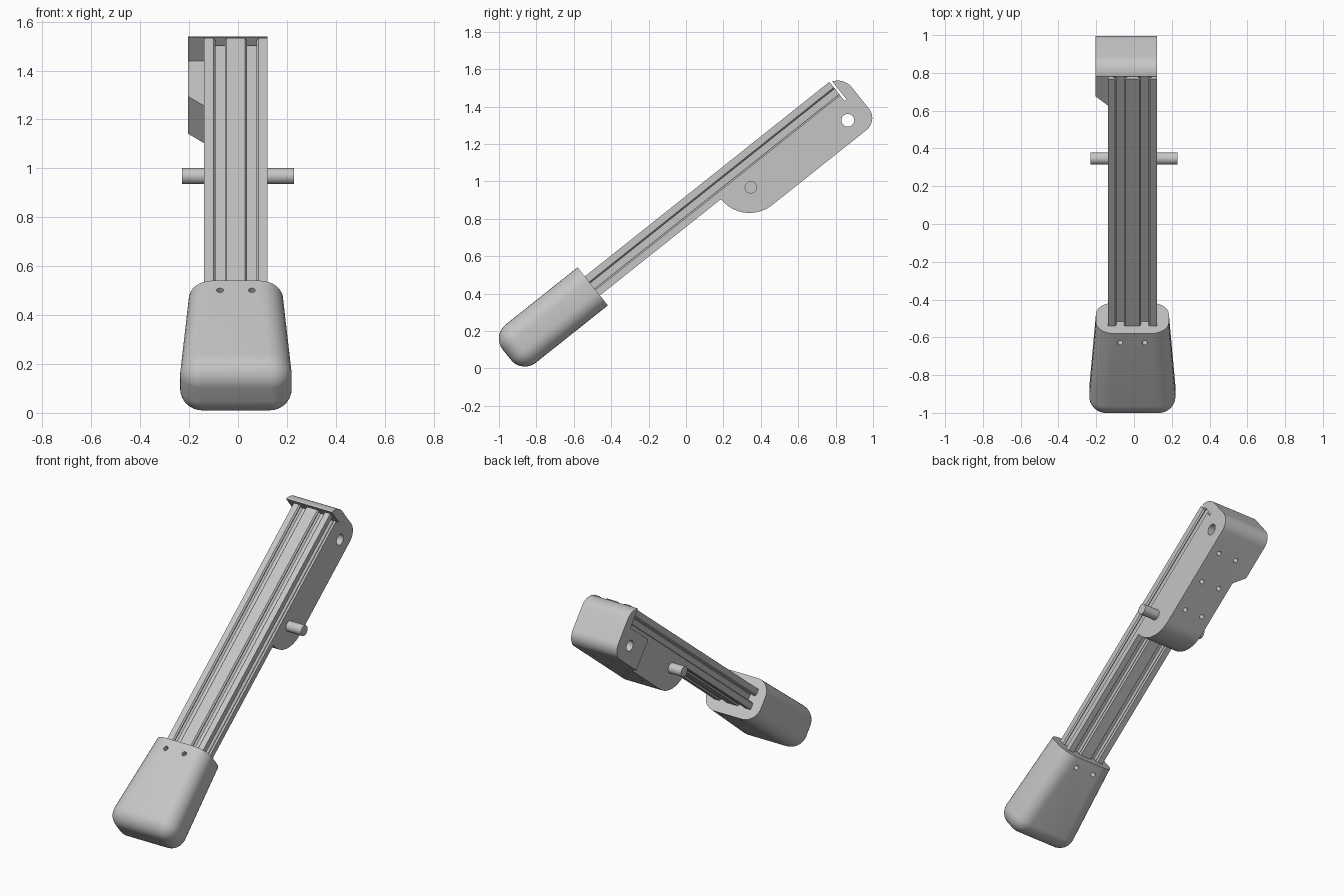
import bpy, bmesh
from math import radians, sin, cos, pi
from mathutils import Matrix

if "Cube" in bpy.data.objects:
    bpy.data.objects.remove(bpy.data.objects["Cube"], do_unlink=True)

# Local frame: X across, Y along the arm, Z out of its front face; the whole arm is tilted
TILT = radians(38.5)
MM = 0.0065
CX = -0.0085                      # centre line of the arm
HALF_W, HALF_T = 20 * MM, 10 * MM
MID = 0.657                       # height of the arm's centre plane
BACK = MID - HALF_T
SLOTS = (CX - 10 * MM, CX + 10 * MM)

metal = bpy.data.materials.new("light grey")
metal.use_nodes = True
GREY = (0.56, 0.56, 0.56, 1)
metal.diffuse_color = GREY
metal.node_tree.nodes["Principled BSDF"].inputs["Base Color"].default_value = GREY


def add_object(name, bm):
    bmesh.ops.remove_doubles(bm, verts=bm.verts, dist=1e-5)
    bmesh.ops.recalc_face_normals(bm, faces=bm.faces)
    mesh = bpy.data.meshes.new(name)
    bm.to_mesh(mesh)
    bm.free()
    mesh.materials.append(metal)
    ob = bpy.data.objects.new(name, mesh)
    bpy.context.collection.objects.link(ob)
    ob.rotation_euler.x = TILT
    return ob


def prism(name, outline, place, lo, hi):
    """Extrude a 2D outline from lo to hi; place maps (a, b, t) to a point."""
    bm = bmesh.new()
    ends = [[bm.verts.new(place(a, b, t)) for a, b in outline] for t in (lo, hi)]
    loft(bm, ends)
    return add_object(name, bm)


def loft(bm, rings):
    n = len(rings[0])
    for r0, r1 in zip(rings, rings[1:]):
        for i in range(n):
            j = (i + 1) % n
            bm.faces.new((r0[i], r0[j], r1[j], r1[i]))
    bm.faces.new(rings[0])
    bm.faces.new(rings[-1])


def arc(cx, cy, r, start, end, steps=12):
    angles = [radians(start + (end - start) * i / steps) for i in range(steps + 1)]
    return [(cx + r * cos(a), cy + r * sin(a)) for a in angles]


def rod(name, centre, radius, length, axis):
    bm = bmesh.new()
    turn = Matrix.Rotation(pi / 2, 4, 'Y') if axis == 'X' else Matrix()
    bmesh.ops.create_cone(bm, cap_ends=True, segments=32, radius1=radius, radius2=radius,
                          depth=length, matrix=Matrix.Translation(centre) @ turn)
    return add_object(name, bm)


def cut(ob, cutters):
    bpy.context.view_layer.objects.active = ob
    for c in cutters:
        mod = ob.modifiers.new("cut", 'BOOLEAN')
        mod.operation, mod.solver, mod.object = 'DIFFERENCE', 'EXACT', c
        bpy.ops.object.modifier_apply(modifier=mod.name)
        bpy.data.objects.remove(c, do_unlink=True)


# Slotted rail: a 2 x 1 rectangle with six undercut slots
half_slot = [(4.2, 0), (3, 1.5), (3, 2), (5.5, 2), (5.5, 3.5), (3, 6)]
slot = [(-t, d) for t, d in half_slot] + [(t, d) for t, d in reversed(half_slot)]


def side(half_len, depth, centres, angle):
    """One side of the rail section, walked counter-clockwise."""
    pts = [(-half_len, -depth)]
    for c in centres:
        pts += [(c + t, -depth + d) for t, d in slot]
    ca, sa = round(cos(angle)), round(sin(angle))
    return [(CX + MM * (x * ca - y * sa), MID + MM * (x * sa + y * ca)) for x, y in pts]


section = []
for k in range(4):
    section += side(20, 10, (-10, 10), k * pi / 2) if k % 2 == 0 else side(10, 20, (0,), k * pi / 2)
rail = prism("slotted_rail", section, lambda a, b, t: (a, t, b), -0.40, 1.554)

# Hinge bracket behind the upper end of the rail, with a lip over the rail's end
profile = ([(1.567, BACK)] + arc(1.53, 0.622, 0.1, 68, 0)
           + arc(1.55, 0.477, 0.08, 0, -90) + arc(0.905, BACK, 0.195, -90, -180, 20))
bracket = prism("hinge_bracket", profile, lambda a, b, t: (t, a, b), -0.205, CX + HALF_W)
inner = CX - HALF_W
step = [(0.5, -0.3), (0.5, inner), (1.273, inner), (1.273 + 0.16, inner - 0.17)]
cutters = [prism("step_cutter", step, lambda a, b, t: (b, a, t), 0.2, 0.9),
           rod("hinge_hole_cutter", (0, 1.503, 0.50), 0.034, 1, 'X')]
cutters += [rod("screw_cutter", (x, u, 0.45), 0.014, 0.26, 'Z')
            for x in SLOTS for u in (1.01, 1.21, 1.41)]
cut(bracket, cutters)

# Cross pin through the bracket
pin = rod("cross_pin", (0, 0.874, 0.542), 0.033, 0.46, 'X')

# Foot: tapered block with rounded edges and a rounded lower end
FOOT_END, FOOT_TOP, ROUND, HALF_V = -0.704, -0.117, 0.095, 0.13


def foot_ring(bm, u, inset):
    f = (u - FOOT_END) / (FOOT_TOP - FOOT_END)
    w = 0.235 + (0.193 - 0.235) * f - ROUND
    h, r = HALF_V - ROUND, ROUND - inset
    ring = []
    for q, (sx, sy) in enumerate(((1, 1), (-1, 1), (-1, -1), (1, -1))):
        ring += arc(CX + sx * w, MID - 0.003 + sy * h, r, q * 90, q * 90 + 90, 8)
    return [bm.verts.new((x, u, v)) for x, v in ring]


bm = bmesh.new()
rings = []
for i in range(11):
    a = i / 10 * pi / 2
    rings.append(foot_ring(bm, FOOT_END + ROUND * (1 - cos(a)), ROUND * (1 - sin(a))))
rings.append(foot_ring(bm, FOOT_TOP, 0))
loft(bm, rings)
foot = add_object("foot", bm)
cut(foot, [rod("foot_screw_cutter", (x, -0.18, MID), 0.014, 1, 'Z') for x in SLOTS])

# Smooth the rounded surfaces, keep the edges crisp
bpy.ops.object.select_all(action='DESELECT')
for ob in (rail, bracket, pin, foot):
    ob.select_set(True)
    bpy.context.view_layer.objects.active = ob
bpy.ops.object.shade_smooth_by_angle(angle=radians(30))
